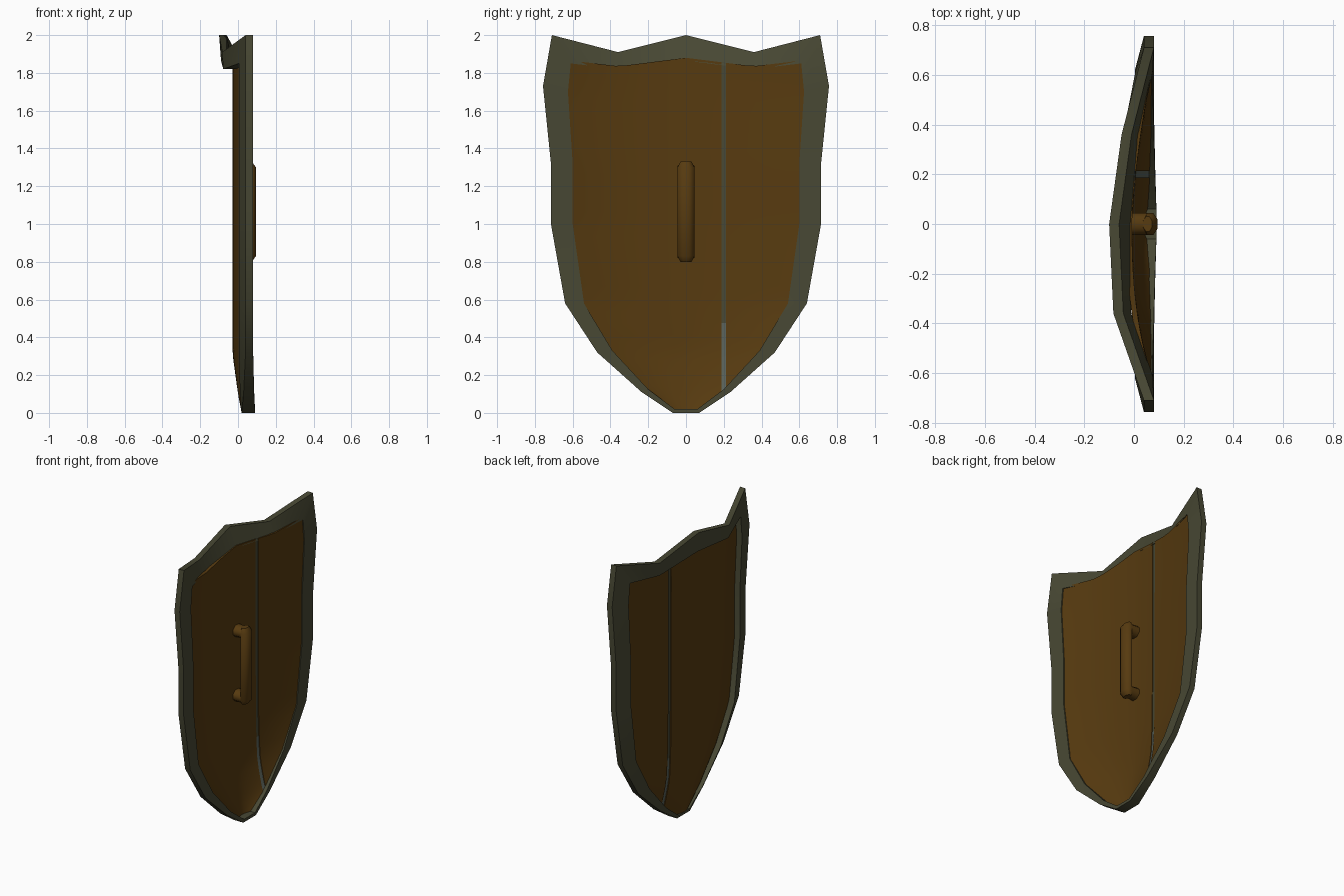
import bpy, bmesh, math
from mathutils import Vector

if "Cube" in bpy.data.objects:
    bpy.data.objects.remove(bpy.data.objects["Cube"])


def material(name, rgb):
    m = bpy.data.materials.new(name)
    m.use_nodes = True
    m.diffuse_color = (*rgb, 1)
    m.node_tree.nodes["Principled BSDF"].inputs["Base Color"].default_value = (*rgb, 1)
    return m


WOOD = material("brown wood", (0.095, 0.043, 0.005))
RIM = material("dark olive metal", (0.065, 0.065, 0.034))
STEEL = material("grey steel", (0.1, 0.12, 0.1))


def finish(name, bm, mats, angle=35):
    bmesh.ops.recalc_face_normals(bm, faces=bm.faces)
    mesh = bpy.data.meshes.new(name)
    bm.to_mesh(mesh)
    bm.free()
    ob = bpy.data.objects.new(name, mesh)
    bpy.context.collection.objects.link(ob)
    for m in mats:
        mesh.materials.append(m)
    bpy.ops.object.select_all(action="DESELECT")
    ob.select_set(True)
    bpy.context.view_layer.objects.active = ob
    bpy.ops.object.shade_smooth_by_angle(angle=math.radians(angle))
    return ob


def interp(x, pts):
    """Piecewise linear lookup through sorted (x, value) pairs."""
    if x <= pts[0][0]:
        return pts[0][1]
    for (a, va), (b, vb) in zip(pts, pts[1:]):
        if x <= b:
            return va + (vb - va) * (x - a) / (b - a)
    return pts[-1][1]


# Rim half outline: outer y, z / inner y, z / outer front, back x / inner front, back x
HALF = [
    (0.00, 2.00, 0.00, 1.865, -0.10, -0.06, -0.09, -0.01),
    (0.36, 1.91, 0.355, 1.82, -0.05, -0.01, -0.045, 0.02),
    (0.71, 2.00, 0.61, 1.85, 0.04, 0.08, 0.005, 0.075),
    (0.757, 1.73, 0.625, 1.70, 0.04, 0.08, 0.005, 0.075),
    (0.715, 1.32, 0.60, 1.32, 0.04, 0.08, 0.005, 0.075),
    (0.715, 1.00, 0.60, 1.00, 0.04, 0.08, 0.005, 0.075),
    (0.64, 0.58, 0.54, 0.58, 0.04, 0.08, 0.005, 0.075),
    (0.47, 0.32, 0.39, 0.33, 0.04, 0.08, 0.005, 0.08),
    (0.235, 0.11, 0.20, 0.125, 0.03, 0.085, 0.01, 0.085),
    (0.07, 0.00, 0.06, 0.02, 0.02, 0.09, 0.015, 0.09),
]


def rim():
    bm = bmesh.new()
    stations = [(r, 1) for r in HALF] + [(r, -1) for r in reversed(HALF[1:])]
    rings = []
    for (yo, zo, yi, zi, of, ob, nf, nb), side in stations:
        d = -0.033 if side < 0 and 0.3 < yo < 0.4 and zo > 1 else 0
        ring = [(of + d, yo, zo), (ob + d, yo, zo), (nb + d, yi, zi), (nf + d, yi, zi)]
        rings.append([bm.verts.new((x, side * y, z)) for x, y, z in ring])
    for a, b in zip(rings, rings[1:] + rings[:1]):
        for i in range(4):
            j = (i + 1) % 4
            bm.faces.new((a[i], a[j], b[j], b[i]))
    finish("rim", bm, [RIM])


WIDTH = [(r[3], r[2] + 0.012) for r in reversed(HALF[2:])]
TOP = [(r[2], r[3] + 0.015) for r in HALF[:3]]


def bulge(y, z):
    """Outer face of the curved board."""
    centre = interp(z, [(0.0, 0.02), (0.1, 0.0), (0.32, -0.03)])
    edge = interp(z, [(0.0, 0.04), (0.3, 0.05)])
    s = min(abs(y) / interp(z, WIDTH), 1)
    return centre + (edge - centre) * s ** (1.5 if y > 0 else 2.4)


def board(name, low, high, inset, thick, mats):
    """Slice of the curved board between two y limits."""
    bm = bmesh.new()
    rows, cols = 28, 20
    grid = []
    for r in range(rows + 1):
        line = []
        for c in range(cols + 1):
            s = c / cols * 2 - 1
            v = r / rows
            y = s * interp(0.015 + v * 1.83, WIDTH)
            z = 0.015 + v * (interp(abs(y), TOP) - 0.015)
            line.append(bm.verts.new((bulge(y, z) + inset, y, z)))
        grid.append(line)
    for a, b in zip(grid, grid[1:]):
        for i in range(cols):
            bm.faces.new((a[i], a[i + 1], b[i + 1], b[i]))
    for limit, normal in ((low, -1), (high, 1)):
        bmesh.ops.bisect_plane(bm, geom=bm.verts[:] + bm.edges[:] + bm.faces[:],
                               plane_co=(0, limit, 0), plane_no=(0, normal, 0),
                               clear_outer=True)
    # Give the sheet its thickness along x
    front = bm.faces[:]
    back = bmesh.ops.extrude_face_region(bm, geom=front, use_keep_orig=True)["geom"]
    bmesh.ops.translate(bm, verts=[g for g in back if isinstance(g, bmesh.types.BMVert)],
                        vec=(thick, 0, 0))
    for f in bm.faces:
        if len(mats) > 1 and f.calc_center_median().z < 0.5:
            f.material_index = 1
    finish(name, bm, mats)


def tube(name, sections, axis):
    """Eight-sided bar through (position, centre, half x or z, half y) sections."""
    bm = bmesh.new()
    rings = []
    for p, c, h, w in sections:
        ring = []
        for k in range(8):
            a = math.tau * (k + 0.5) / 8
            u, y = c + h * math.cos(a) * 1.08, w * math.sin(a) * 1.08
            ring.append(bm.verts.new((u, y, p) if axis == "z" else (p, y, u)))
        rings.append(ring)
    for a, b in zip(rings, rings[1:]):
        for i in range(8):
            j = (i + 1) % 8
            bm.faces.new((a[i], a[j], b[j], b[i]))
    bm.faces.new(rings[0])
    bm.faces.new(rings[-1])
    finish(name, bm, [WOOD], 50)


rim()

# Two planks with a narrow seam strip between them
board("right_plank", -1, 0.187, 0, 0.022, [WOOD])
board("left_plank", 0.213, 1, 0, 0.022, [WOOD])
board("seam_strip", 0.185, 0.215, 0.006, 0.012, [RIM, STEEL])

# Grip with chamfered ends and two feet
tube("handle_grip", [(0.80, 0.055, 0.018, 0.03), (0.83, 0.065, 0.03, 0.045),
                     (1.30, 0.065, 0.03, 0.045), (1.33, 0.055, 0.018, 0.03)], "z")
for label, z in (("lower", 0.84), ("upper", 1.29)):
    tube(label + "_handle_foot", [(-0.02, z, 0.04, 0.045), (0.07, z, 0.035, 0.043)], "x")
